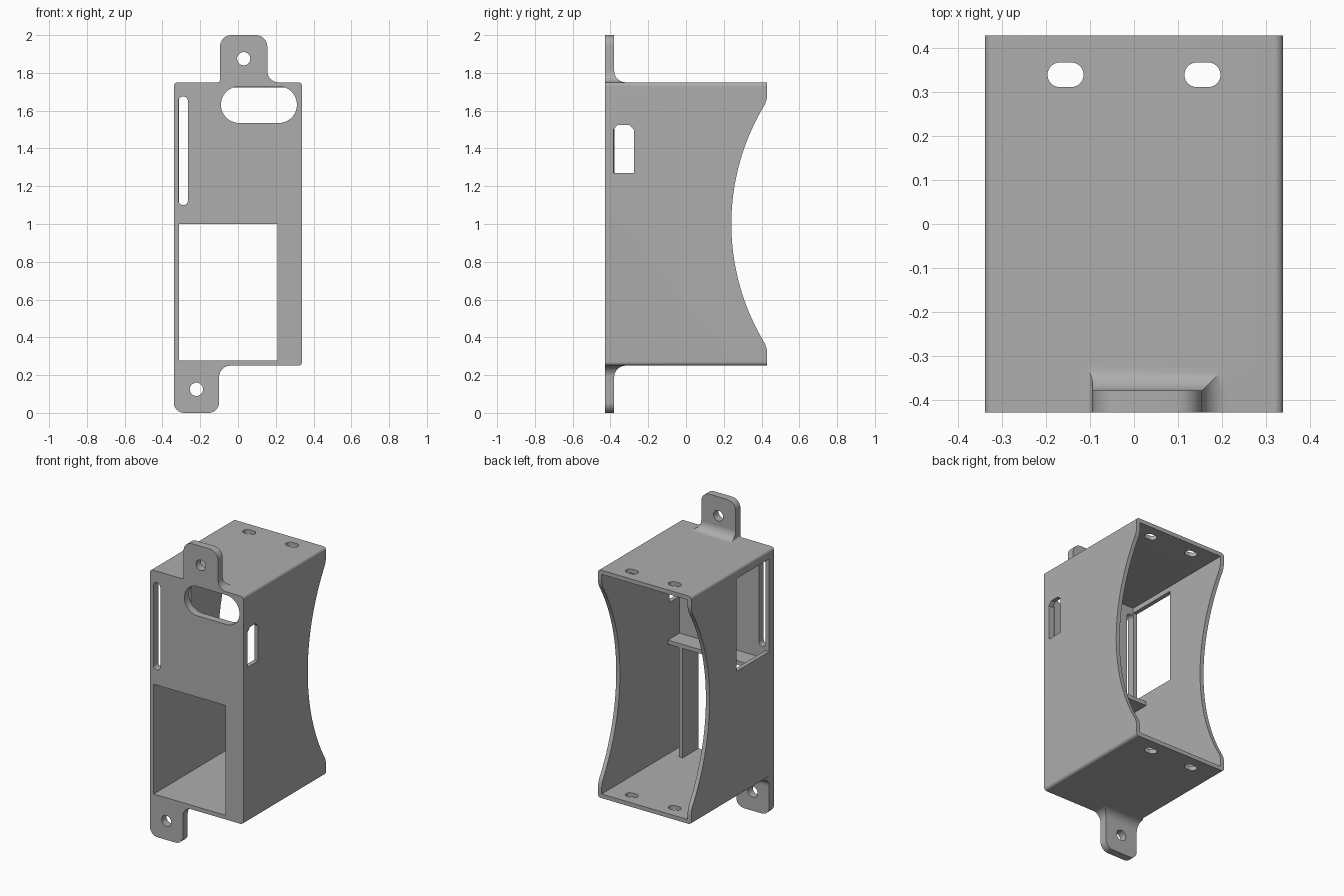
import bpy, bmesh, math
from mathutils import Vector

if "Cube" in bpy.data.objects:
    bpy.data.objects.remove(bpy.data.objects["Cube"], do_unlink=True)

grey = bpy.data.materials.new("plain grey")
grey.use_nodes = True
COLOUR = (0.42, 0.42, 0.42, 1)
grey.diffuse_color = COLOUR
grey.node_tree.nodes["Principled BSDF"].inputs["Base Color"].default_value = COLOUR


def rounded(corners, steps=10):
    """Outline from (u, v, radius) corners, each rounded by a true arc."""
    out = []
    n = len(corners)
    for i, c in enumerate(corners):
        p = Vector(c[:2])
        r = c[2] if len(c) > 2 else 0
        new = [p]
        if r:
            a = (Vector(corners[i - 1][:2]) - p).normalized()
            b = (Vector(corners[(i + 1) % n][:2]) - p).normalized()
            half = a.angle(b) / 2
            centre = p + (a + b).normalized() * r / math.sin(half)
            start = p + a * r / math.tan(half) - centre
            end = p + b * r / math.tan(half) - centre
            turn = start.angle_signed(end)
            new = []
            for k in range(steps + 1):
                t = -turn * k / steps
                new.append(centre + Vector((start.x * math.cos(t) - start.y * math.sin(t),
                                            start.x * math.sin(t) + start.y * math.cos(t))))
        for q in new:
            if not out or (q - out[-1]).length > 1e-4:
                out.append(q)
    if (out[0] - out[-1]).length < 1e-4:
        out.pop()
    return out


def prism(name, outline, axis, lo, hi):
    """Extrude an outline along x (y,z), y (x,z) or z (x,y)."""
    place = {"x": lambda p, d: (d, p[0], p[1]),
             "y": lambda p, d: (p[0], d, p[1]),
             "z": lambda p, d: (p[0], p[1], d)}[axis]
    bm = bmesh.new()
    rings = [[bm.verts.new(place(p, d)) for p in outline] for d in (lo, hi)]
    bm.faces.new(rings[0])
    bm.faces.new(rings[1])
    n = len(outline)
    for i in range(n):
        j = (i + 1) % n
        bm.faces.new((rings[0][i], rings[0][j], rings[1][j], rings[1][i]))
    bmesh.ops.recalc_face_normals(bm, faces=bm.faces[:])
    mesh = bpy.data.meshes.new(name)
    bm.to_mesh(mesh)
    bm.free()
    mesh.materials.append(grey)
    ob = bpy.data.objects.new(name, mesh)
    bpy.context.collection.objects.link(ob)
    return ob


def rect(u0, u1, v0, v1, r=0):
    return rounded([(u0, v0, r), (u1, v0, r), (u1, v1, r), (u0, v1, r)])


def circle(u, v, r, n=32):
    return [(u + r * math.cos(math.tau * k / n), v + r * math.sin(math.tau * k / n))
            for k in range(n)]


def combine(target, tool, operation):
    mod = target.modifiers.new("combine", "BOOLEAN")
    mod.operation = operation
    mod.solver = "EXACT"
    mod.object = tool
    bpy.context.view_layer.objects.active = target
    bpy.ops.object.modifier_apply(modifier=mod.name)
    bpy.data.objects.remove(tool, do_unlink=True)


W, D, LOW, HIGH = 0.34, 0.43, 0.25, 1.75
WALL, PLATE_BACK = 0.027, -0.38

# Hollow case: rounded box trimmed to the concave back
case = prism("case", rect(-W, W, LOW, HIGH, 0.02), "y", -D, D)
arc_y, arc_r = 1.456, 1.216
reach = math.acos((arc_y - D) / arc_r)
arc = []
for k in range(33):
    t = -reach + 2 * reach * k / 32
    arc.append((arc_y - arc_r * math.cos(t), 1 + arc_r * math.sin(t), 0.13 if k in (0, 32) else 0))
side = rounded([(-0.5, 0.1), (D, 0.1)] + arc + [(D, 1.9), (-0.5, 1.9)])
combine(case, prism("side_trim", side, "x", -0.5, 0.5), "INTERSECT")

# Front plate with its two mounting tabs
plate = rounded([(-W, 0, 0.055), (-0.1, 0, 0.055), (-0.1, LOW, 0.06), (W, LOW, 0.02),
                 (W, HIGH, 0.02), (0.155, HIGH, 0.06), (0.155, 2, 0.06),
                 (-0.095, 2, 0.06), (-0.095, HIGH, 0.015), (-W, HIGH, 0.02)])
combine(case, prism("front_plate", plate, "y", -D, PLATE_BACK), "UNION")

# Curved webs behind the tabs
web = [(-0.39, 1.74), (-0.32, 1.74), (-0.32, HIGH), (PLATE_BACK, HIGH, 0.06),
       (PLATE_BACK, 1.81), (-0.39, 1.81)]
for flip in (False, True):
    corners = [(c[0], 2 - c[1] if flip else c[1], *c[2:]) for c in web]
    fillet = prism("tab_web", rounded(corners), "x", -0.4, 0.4)
    combine(fillet, prism("web_trim", plate, "y", -0.5, -0.2), "INTERSECT")
    combine(case, fillet, "UNION")

# Inner cavity, open at the back
combine(case, prism("cavity", rect(-W + WALL, W - WALL, LOW + WALL, HIGH - WALL),
                    "y", PLATE_BACK, 0.6), "DIFFERENCE")

# Openings in the front plate
front_cuts = [rect(-0.313, 0.21, 0.277, 1.0),
              rect(-0.315, -0.265, 1.10, 1.675, 0.0249),
              rect(-0.09, 0.312, 1.535, 1.728, 0.096),
              circle(0.03, 1.875, 0.035), circle(-0.22, 0.125, 0.035)]
for outline in front_cuts:
    combine(case, prism("front_cutter", outline, "y", -0.5, -0.37), "DIFFERENCE")

# Side windows: small clipped one on the left, large one on the right
window = [(-0.385, 1.27), (-0.275, 1.27), (-0.275, 1.50), (-0.30, 1.525),
          (-0.36, 1.525), (-0.385, 1.50)]
combine(case, prism("left_cutter", window, "x", 0.3, 0.4), "DIFFERENCE")
combine(case, prism("right_cutter", rect(-0.379, -0.04, 1.08, 1.69), "x", -0.4, -0.3), "DIFFERENCE")

# Strap slots through the top and the floor
for x in (-0.156, 0.156):
    for z in (LOW, HIGH):
        slot = rect(x - 0.041, x + 0.041, 0.312, 0.368, 0.0279)
        combine(case, prism("slot_cutter", slot, "z", z - 0.05, z + 0.05), "DIFFERENCE")

# Inner shelf and upright rib
shelf = prism("shelf", rect(-0.32, 0.32, 1.0, 1.027), "y", -0.39, -0.26)
rib = prism("upright_rib", rect(0.21, 0.235, 0.27, 1.01), "y", -0.39, -0.265)

# Smooth rounded edges, keep corners sharp
bpy.ops.object.select_all(action="DESELECT")
for ob in (case, shelf, rib):
    ob.select_set(True)
bpy.context.view_layer.objects.active = case
bpy.ops.object.shade_smooth_by_angle(angle=math.radians(30))
